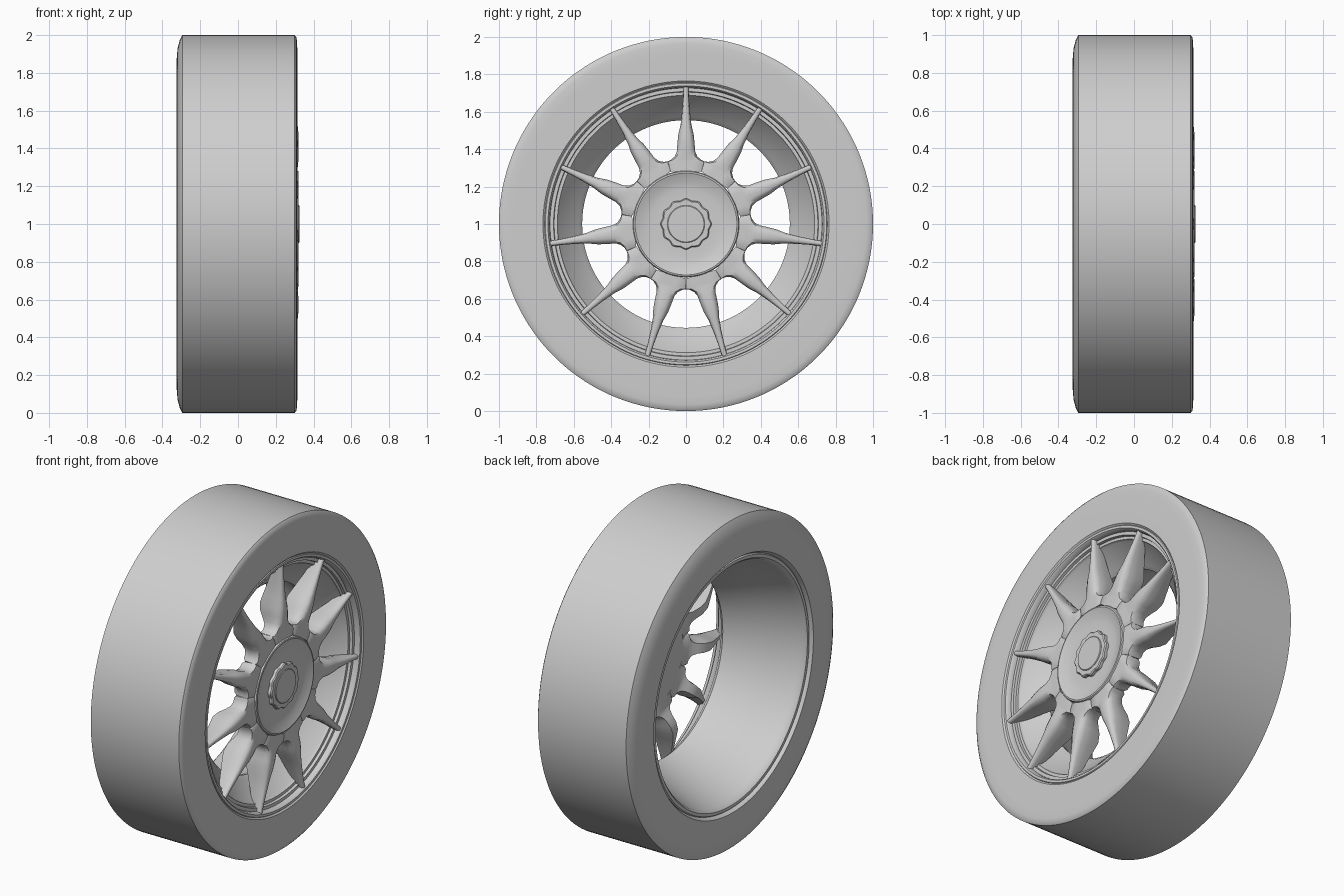
import bpy, bmesh
from math import sin, cos, pi, radians
from mathutils import Matrix, Vector

cube = bpy.data.objects.get("Cube")
if cube:
    bpy.data.objects.remove(cube, do_unlink=True)

SHADE = (0.62, 0.62, 0.62, 1)
grey = bpy.data.materials.new("plain_grey")
grey.use_nodes = True
grey.diffuse_color = SHADE
grey.node_tree.nodes["Principled BSDF"].inputs["Base Color"].default_value = SHADE

SPOKES = 11
AXLE = Vector((0, 0, 1))


def finish(bm, name, angle=35):
    """Turn a bmesh into a smooth shaded object sitting on the axle."""
    bmesh.ops.recalc_face_normals(bm, faces=bm.faces)
    bmesh.ops.translate(bm, verts=bm.verts, vec=AXLE)
    mesh = bpy.data.meshes.new(name)
    bm.to_mesh(mesh)
    bm.free()
    mesh.materials.append(grey)
    mesh.shade_smooth()
    mesh.set_sharp_from_angle(angle=radians(angle))
    obj = bpy.data.objects.new(name, mesh)
    bpy.context.collection.objects.link(obj)


def lathe(name, profile, closed=True, steps=132, lobes=0, wave=0.0):
    """Spin (x, radius) points about the x axle, optionally with wavy lobes."""
    bm = bmesh.new()
    rings = []
    for i in range(steps):
        a = 2 * pi * i / steps
        k = 1 + wave * cos(lobes * a)
        rings.append([bm.verts.new((x, r * k * sin(a), r * k * cos(a))) for x, r in profile])
    count = len(profile)
    for i in range(steps):
        here, after = rings[i], rings[(i + 1) % steps]
        for j in range(count if closed else count - 1):
            k = (j + 1) % count
            bm.faces.new((here[j], here[k], after[k], after[j]))
    if not closed:
        for end in (0, -1):
            bm.faces.new([ring[end] for ring in rings])
    finish(bm, name)


# Tyre with rounded shoulders
lathe("tyre", [
    (0.300, 1.0), (0.309, 0.988), (0.313, 0.965), (0.314, 0.92), (0.314, 0.765),
    (0.305, 0.755), (-0.30, 0.755), (-0.322, 0.77), (-0.325, 0.87),
    (-0.32, 0.93), (-0.308, 0.975), (-0.295, 1.0)])

# Rim: stepped front lip, narrow throat, and a wide tapering back
lathe("rim", [
    (0.300, 0.76), (0.310, 0.752), (0.310, 0.738), (0.300, 0.73),
    (0.278, 0.727), (0.278, 0.708), (0.262, 0.705), (0.262, 0.688),
    (0.245, 0.682), (0.165, 0.575), (0.14, 0.555), (0.11, 0.562),
    (-0.10, 0.65), (-0.27, 0.712), (-0.295, 0.72), (-0.308, 0.732),
    (-0.308, 0.75), (-0.295, 0.76)])

# Hub with a raised edge and a shallow dished face
lathe("hub", [
    (0.22, 0.285), (0.311, 0.285), (0.319, 0.280), (0.321, 0.272),
    (0.317, 0.262), (0.303, 0.225), (0.298, 0.19), (0.297, 0.15)], closed=False)

# Lobed centre cap and its round button
lathe("centre_cap", [(0.28, 0.132), (0.314, 0.132), (0.320, 0.126)],
      closed=False, steps=144, lobes=12, wave=0.035)
lathe("cap_button", [(0.30, 0.1), (0.322, 0.1), (0.325, 0.096)],
      closed=False, steps=72)

# Spoke stations: radius, half width, front x, back x, roundness
stations = [
    (0.280, 0.0822, 0.313, 0.22, 0), (0.310, 0.091, 0.312, 0.22, 0.1),
    (0.335, 0.0984, 0.312, 0.215, 0.4), (0.343, 0.080, 0.313, 0.213, 0.7),
    (0.362, 0.060, 0.315, 0.205, 0.9), (0.388, 0.049, 0.318, 0.19, 1),
    (0.430, 0.046, 0.321, 0.17, 1), (0.480, 0.041, 0.320, 0.165, 1),
    (0.530, 0.029, 0.315, 0.18, 1), (0.600, 0.021, 0.310, 0.205, 1),
    (0.670, 0.016, 0.306, 0.23, 1), (0.745, 0.013, 0.304, 0.25, 1)]

# Tapered spokes that spread and meet around the hub
bm = bmesh.new()
section = [(0.4, 0.0), (0.8, 0.06), (1.0, 0.25), (0.95, 0.6), (0.6, 1.0)]
outline = section + [(-w, d) for w, d in reversed(section)]


def spoke_point(station, w, d):
    """Place a section point, squaring it off where roundness is low."""
    r, half, front, back, rounded = station
    edge = 1 if abs(w) > 0.5 else abs(w)
    side = edge + (abs(w) - edge) * rounded
    depth = d * rounded if d < 0.5 else 1 + (d - 1) * rounded
    return Vector((front + (back - front) * depth, half * side * (1 if w > 0 else -1), r))


for n in range(SPOKES):
    turn = Matrix.Rotation(2 * pi * n / SPOKES, 3, 'X')
    loops = [[bm.verts.new(turn @ spoke_point(s, w, d)) for w, d in outline]
             for s in stations]
    size = len(outline)
    for low, high in zip(loops, loops[1:]):
        for j in range(size):
            k = (j + 1) % size
            bm.faces.new((low[j], low[k], high[k], high[j]))
    bm.faces.new(loops[0])
    bm.faces.new(loops[-1])
finish(bm, "spokes", 50)
